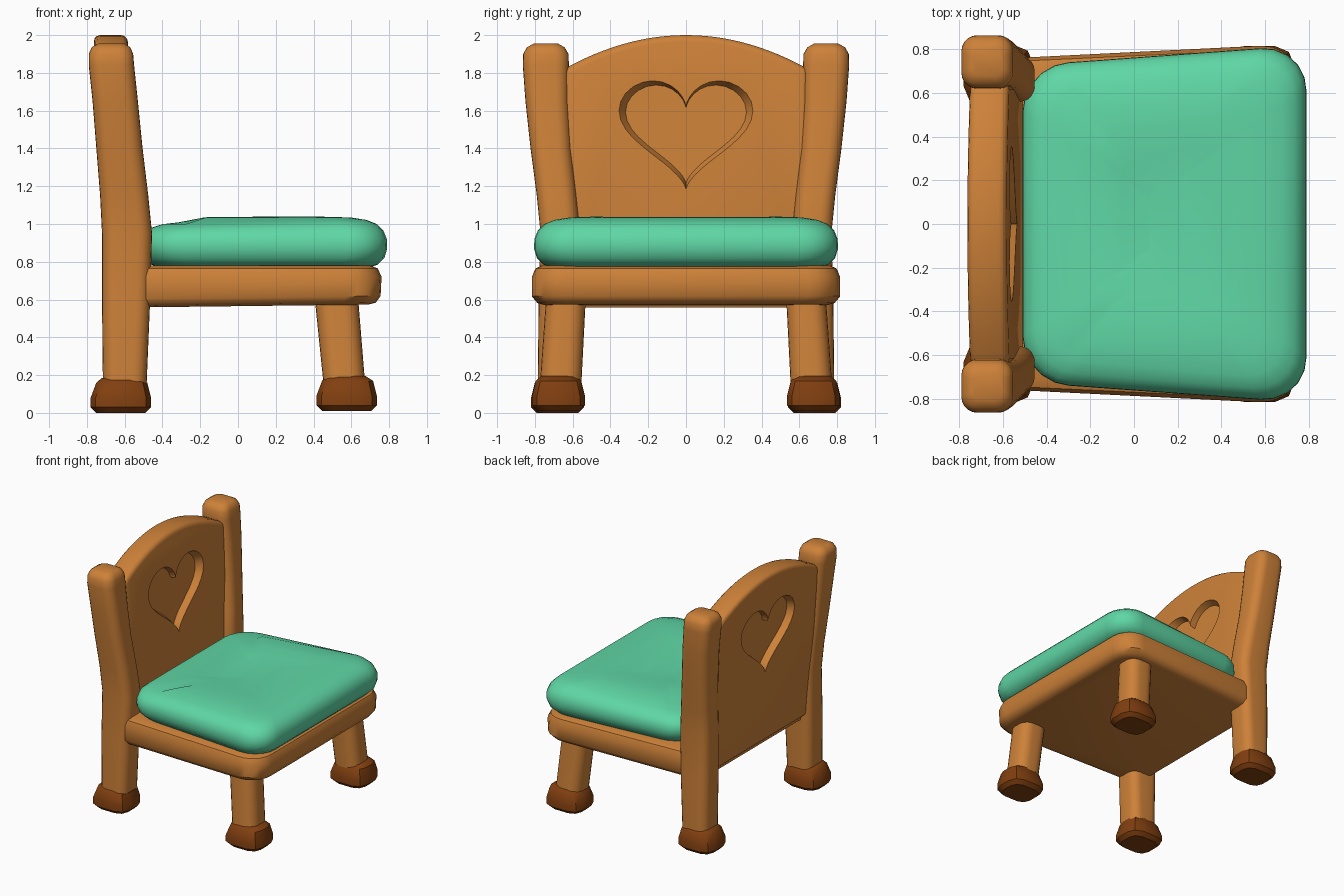
import bpy, bmesh, math
from mathutils import Vector

if "Cube" in bpy.data.objects:
    bpy.data.objects.remove(bpy.data.objects["Cube"])


def material(name, rgb):
    m = bpy.data.materials.new(name)
    m.diffuse_color = (*rgb, 1)
    m.use_nodes = True
    m.node_tree.nodes["Principled BSDF"].inputs["Base Color"].default_value = m.diffuse_color
    return m


WOOD = material("orange wood", (0.61, 0.22, 0.04))
DARK = material("dark wood", (0.22, 0.05, 0.005))
TEAL = material("mint fabric", (0.115, 0.68, 0.38))


def finish(bm, name, mat):
    bmesh.ops.recalc_face_normals(bm, faces=bm.faces)
    me = bpy.data.meshes.new(name)
    bm.to_mesh(me)
    bm.free()
    me.materials.append(mat)
    ob = bpy.data.objects.new(name, me)
    bpy.context.collection.objects.link(ob)
    return ob


def smooth(ob, angle=40):
    bpy.ops.object.select_all(action='DESELECT')
    ob.select_set(True)
    bpy.context.view_layer.objects.active = ob
    bpy.ops.object.shade_smooth_by_angle(angle=math.radians(angle))


def ring(z, x0, x1, cy, h0, h1, r, n=5):
    """Rounded trapezoid: half width h0 at x0 and h1 at x1, corner radius r."""
    cor = [(x0, cy - h0), (x1, cy - h1), (x1, cy + h1), (x0, cy + h0)]
    pts = []
    for i in range(4):
        p, c, q = (Vector(cor[(i + k) % 4]) for k in (-1, 0, 1))
        a, b = c + (p - c).normalized() * r, c + (q - c).normalized() * r
        for k in range(n + 1):
            t = k / n
            # rational quarter-circle corner
            w0, w1, w2 = (1 - t) ** 2, 2 * t * (1 - t) * 0.707, t * t
            v = (a * w0 + c * w1 + b * w2) / (w0 + w1 + w2)
            pts.append((v.x, v.y, z))
    return pts


def loft(name, rings, mat, warp=None, n=5, angle=40):
    bm = bmesh.new()
    loops = [[bm.verts.new(p) for p in ring(*r, n=n)] for r in rings]
    for a, b in zip(loops, loops[1:]):
        for i in range(len(a)):
            j = (i + 1) % len(a)
            bm.faces.new((a[i], a[j], b[j], b[i]))
    bm.faces.new(loops[0][::-1])
    bm.faces.new(loops[-1])
    if warp:
        for v in bm.verts:
            v.co = warp(v.co)
    ob = finish(bm, name, mat)
    smooth(ob, angle)
    return ob


def foot(name, x0, x1, cy, z0):
    h = 0.14
    loft(name, [
        (z0, x0 + .03, x1 - .03, cy, h - .03, h - .03, .07),
        (z0 + .03, x0, x1, cy, h, h, .09),
        (z0 + .08, x0, x1, cy, h, h, .09),
        (z0 + .16, x0 + .03, x1 - .02, cy, h - .02, h - .02, .08),
        (z0 + .185, x0 + .06, x1 - .06, cy, h - .05, h - .05, .06)], DARK, n=2)


for s, side in ((1, "left"), (-1, "right")):
    # back posts, leaning outward and backward above the seat
    post = [(.12, -.715, -.485, .675, .11, .07), (.6, -.72, -.465, .67, .11, .07),
            (.95, -.72, -.455, .665, .105, .07), (1.15, -.73, -.475, .685, .105, .07),
            (1.4, -.75, -.505, .715, .108, .07), (1.65, -.77, -.53, .735, .115, .07),
            (1.84, -.79, -.55, .742, .122, .07), (1.9, -.79, -.555, .742, .12, .07),
            (1.935, -.775, -.57, .742, .1, .06), (1.955, -.74, -.6, .742, .065, .04)]
    loft("back_post_" + side, [(z, a, b, s * cy, h, h, r) for z, a, b, cy, h, r in post], WOOD)
    # front legs, splayed
    loft("front_leg_" + side, [(.13, .455, .675, s * .665, .11, .11, .08),
                               (.62, .405, .635, s * .635, .105, .105, .08)], WOOD)
    foot("back_foot_" + side, -.78, -.46, s * .68, 0)
    foot("front_foot_" + side, .415, .735, s * .675, .01)

# seat frame, widening to the front
loft("seat_frame", [
    (.565, -.62, .69, 0, .69, .76, .15), (.575, -.64, .73, 0, .73, .795, .17),
    (.61, -.65, .755, 0, .755, .825, .18), (.72, -.65, .76, 0, .755, .825, .18),
    (.765, -.64, .74, 0, .74, .805, .17), (.78, -.62, .70, 0, .70, .77, .15)], WOOD,
    warp=lambda c: Vector((c.x, c.y, c.z + .012 * c.x * (c.z < .66))))


# cushion, dished along the middle
def dish(c):
    k = max(0, (c.z - .9) / .14)
    return Vector((c.x, c.y, c.z - k * (.035 * math.exp(-(c.y / .25) ** 2) + .025 * (c.x < -.2))))


cushion = [(.768, .10), (.785, .05), (.82, .015), (.87, 0), (.92, .002), (.965, .02),
           (1.0, .055), (1.022, .11), (1.035, .19), (1.04, .32), (1.04, .45), (1.04, .58)]
loft("cushion", [(z, -.51 + d, .79 - d, 0, .725 - d, .82 - d, max(.03, .21 - d * .3))
                 for z, d in cushion], TEAL, warp=dish, angle=60)


# back panel with an arched top and a heart recess on both faces
def lean(x, z):
    return x - .59 - .085 * max(0, z - .8) / 1.2


def prism(name, front, back, x0, x1):
    bm = bmesh.new()
    a = [bm.verts.new((lean(x0, z), y, z)) for y, z in back]
    b = [bm.verts.new((lean(x1, z), y, z)) for y, z in front]
    for i in range(len(a)):
        j = (i + 1) % len(a)
        bm.faces.new((a[i], a[j], b[j], b[i]))
    bm.faces.new(a[::-1])
    bm.faces.new(b)
    return finish(bm, name, WOOD)


def heart(k):
    pts = []
    for i in range(48):
        t = 2 * math.pi * i / 48
        y = .33 * math.sin(t) ** 3
        z = (13 * math.cos(t) - 5 * math.cos(2 * t) - 2 * math.cos(3 * t) - math.cos(4 * t)) / 29
        pts.append((y * k, 1.53 + (z * .54 - .01) * k))
    return pts


arch = [(.65 - 1.3 * i / 24, 2 - .165 * ((.65 - 1.3 * i / 24) / .62) ** 2) for i in range(25)]
outline = [(-.65, .6), (.65, .6)] + arch
panel = prism("back_panel", outline, outline, -.09, .09)
bev = panel.modifiers.new("soft_edges", 'BEVEL')
bev.width, bev.segments, bev.limit_method = .035, 3, 'ANGLE'
bev.angle_limit = math.radians(40)

cutters = [prism("heart_cutter_front", heart(1.1), heart(.97), .035, .1),
           prism("heart_cutter_back", heart(.97), heart(1.05), -.1, -.04)]
bpy.context.view_layer.objects.active = panel
for c in cutters:
    m = panel.modifiers.new("heart", 'BOOLEAN')
    m.operation, m.solver, m.object = 'DIFFERENCE', 'EXACT', c
for m in list(panel.modifiers):
    bpy.ops.object.modifier_apply(modifier=m.name)
for c in cutters:
    bpy.data.objects.remove(c, do_unlink=True)
smooth(panel, 35)
